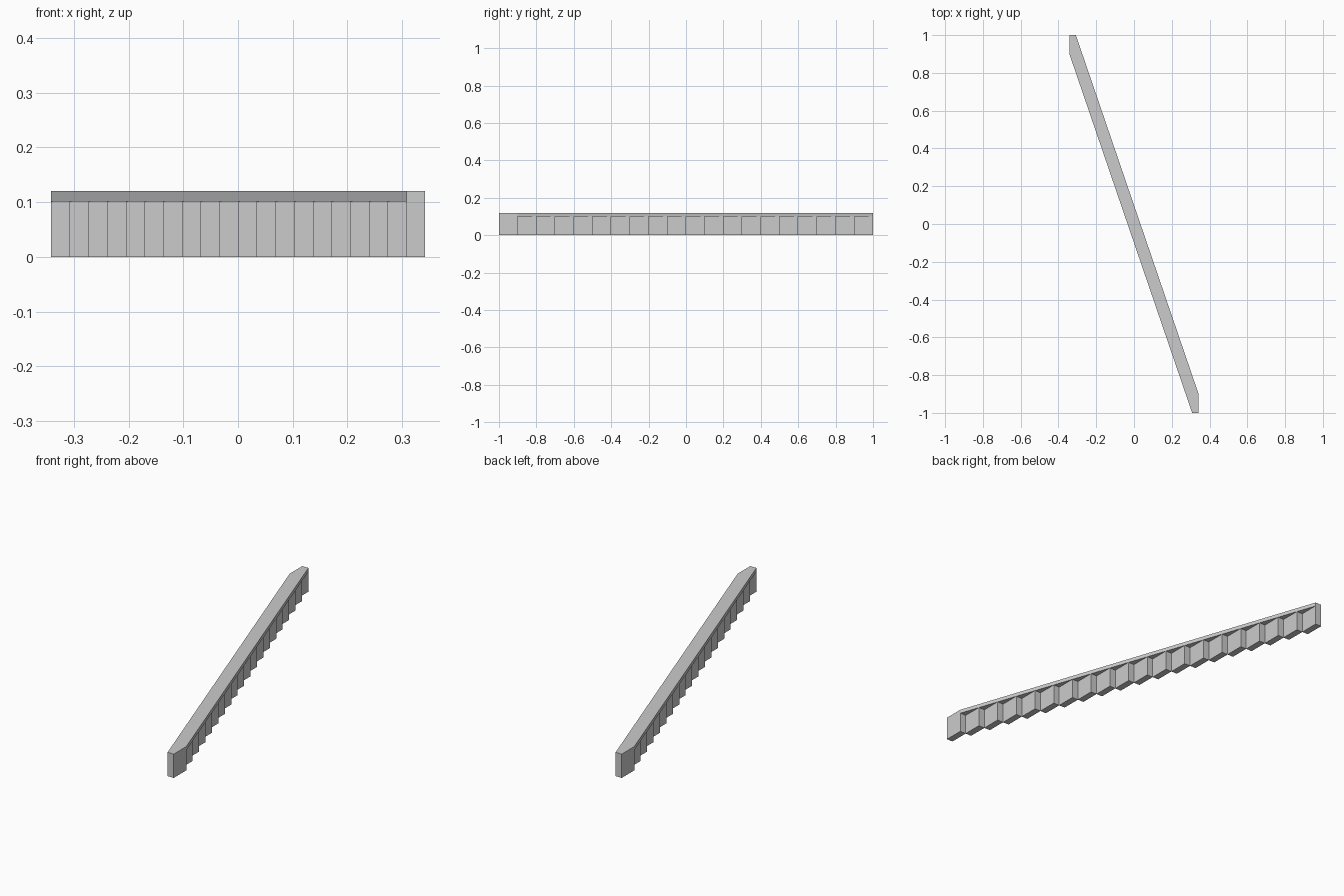
import bpy
import bmesh

cube = bpy.data.objects.get("Cube")
if cube:
    bpy.data.objects.remove(cube, do_unlink=True)

STEPS = 20
HALF_X, HALF_Y = 0.342, 1.0
DX, DY = 2 * HALF_X / STEPS, 2 * HALF_Y / STEPS
BLOCK_TOP, TOP = 0.101, 0.12

grey = bpy.data.materials.new("plain_grey")
grey.use_nodes = True
grey.diffuse_color = (0.6, 0.6, 0.6, 1)
grey.node_tree.nodes["Principled BSDF"].inputs["Base Color"].default_value = (0.6, 0.6, 0.6, 1)


def prism(name, outline, z0, z1):
    """Extrude a flat outline upwards from z0 to z1."""
    bm = bmesh.new()
    face = bm.faces.new([bm.verts.new((x, y, z0)) for x, y in outline])
    grown = bmesh.ops.extrude_face_region(bm, geom=[face], use_keep_orig=True)
    top = [v for v in grown["geom"] if isinstance(v, bmesh.types.BMVert)]
    bmesh.ops.translate(bm, verts=top, vec=(0, 0, z1 - z0))
    bmesh.ops.recalc_face_normals(bm, faces=bm.faces)
    mesh = bpy.data.meshes.new(name)
    bm.to_mesh(mesh)
    bm.free()
    mesh.materials.append(grey)
    obj = bpy.data.objects.new(name, mesh)
    bpy.context.collection.objects.link(obj)
    return obj


# Diagonal staircase of wall blocks, touching corner to corner
for i in range(STEPS):
    x, y = -HALF_X + i * DX, HALF_Y - i * DY
    prism(f"wall_block_{i + 1}",
          [(x, y - DY), (x + DX, y - DY), (x + DX, y), (x, y)], 0, BLOCK_TOP)

# Straight-sided cap wrapping the whole row
half = [(-HALF_X, HALF_Y - DY), (-HALF_X, HALF_Y), (-HALF_X + DX, HALF_Y)]
prism("top_cap", half + [(-x, -y) for x, y in half], BLOCK_TOP, TOP)
